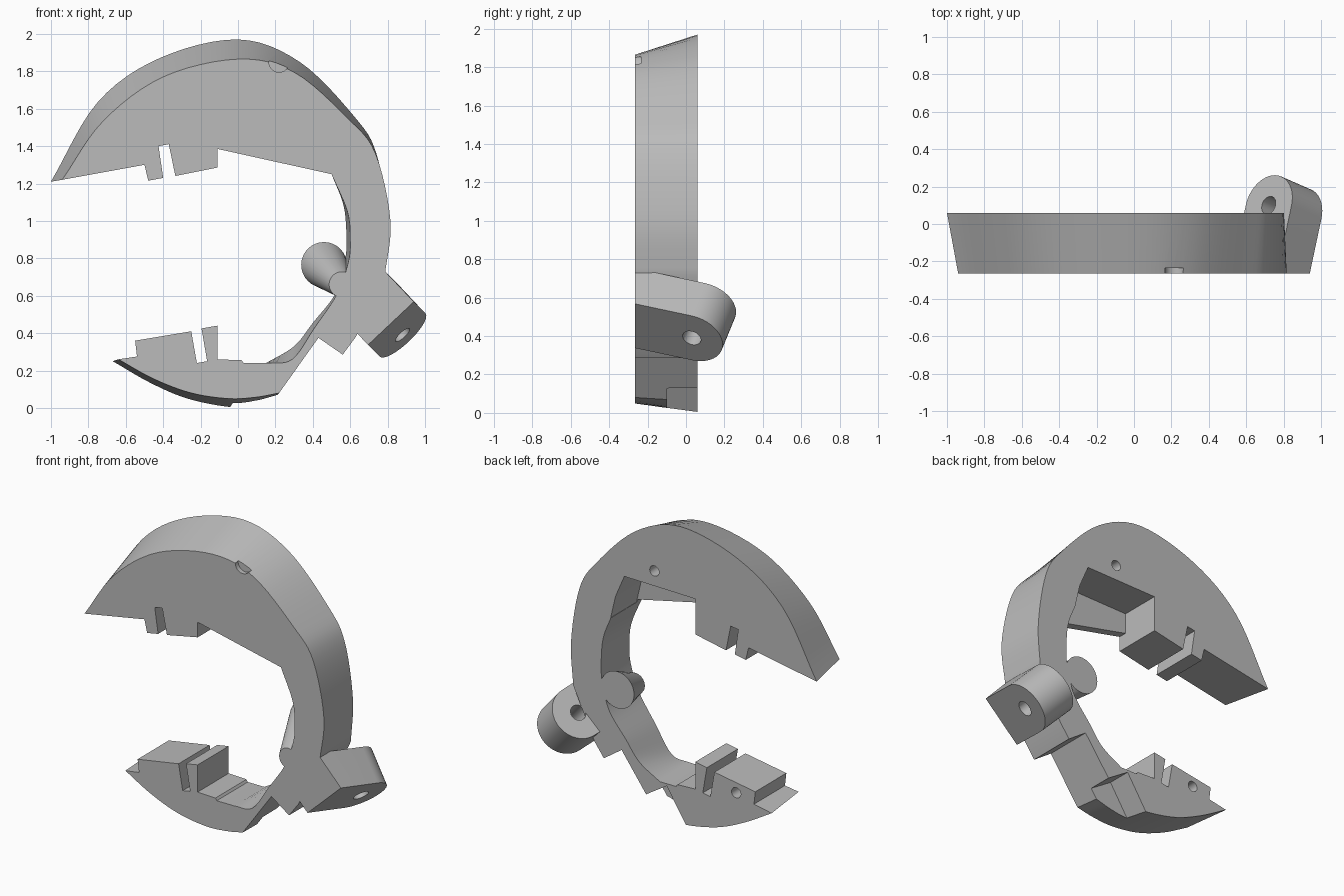
import bpy, bmesh
from math import cos, sin, pi, radians
from mathutils import Vector

if "Cube" in bpy.data.objects:
    bpy.data.objects.remove(bpy.data.objects["Cube"], do_unlink=True)

FRONT, BACK = -0.265, 0.06

grey = bpy.data.materials.new("plain grey")
grey.use_nodes = True
grey.diffuse_color = (0.5, 0.5, 0.5, 1)
grey.node_tree.nodes["Principled BSDF"].inputs["Base Color"].default_value = (0.5, 0.5, 0.5, 1)


def curve(pts, steps=6):
    """Smooth curve through 2D points."""
    p = [Vector(q) for q in pts]
    p = [2 * p[0] - p[1]] + p + [2 * p[-1] - p[-2]]
    out = []
    for a, b, c, d in zip(p, p[1:], p[2:], p[3:]):
        for i in range(steps):
            t = i / steps
            out.append(0.5 * (2 * b + (c - a) * t + (2 * a - 5 * b + 4 * c - d) * t ** 2
                              + (3 * b - a - 3 * c + d) * t ** 3))
    return out + [p[-2]]


def loft(name, ring_a, ring_b):
    """Solid between two matching rings of 3D points."""
    bm = bmesh.new()
    a = [bm.verts.new(v) for v in ring_a]
    b = [bm.verts.new(v) for v in ring_b]
    n = len(a)
    for i in range(n):
        j = (i + 1) % n
        bm.faces.new((a[i], a[j], b[j], b[i]))
    bm.faces.new(a[::-1])
    bm.faces.new(b)
    bmesh.ops.recalc_face_normals(bm, faces=bm.faces)
    mesh = bpy.data.meshes.new(name)
    bm.to_mesh(mesh)
    bm.free()
    obj = bpy.data.objects.new(name, mesh)
    bpy.context.collection.objects.link(obj)
    mesh.materials.append(grey)
    return obj


def at(pts, y):
    return [Vector((p[0], y, p[1])) for p in pts]


def prism(name, pts, y0, y1):
    return loft(name, at(pts, y0), at(pts, y1))


def circle(x, z, r, n=32):
    return [(x + r * cos(2 * pi * i / n), z + r * sin(2 * pi * i / n)) for i in range(n)]


def cut(obj, cutter):
    cutter.hide_render = True
    mod = obj.modifiers.new("cut", "BOOLEAN")
    mod.operation, mod.solver, mod.object = "DIFFERENCE", "EXACT", cutter
    bpy.context.view_layer.objects.active = obj
    bpy.ops.object.modifier_apply(modifier=mod.name)
    bpy.data.objects.remove(cutter, do_unlink=True)


# Outer rim, larger at the back than at the front
rim_front = curve([(-.94, 1.22), (-.72, 1.535), (-.4, 1.77), (0, 1.865), (.3, 1.795),
                   (.59, 1.545), (.735, 1.36), (.815, 1), (.785, .71)])
rim_back = curve([(-1, 1.21), (-.75, 1.635), (-.42, 1.87), (0, 1.97), (.33, 1.85),
                  (.62, 1.56), (.74, 1.36), (.8, 1), (.785, .71)])
# Hinge underside
hinge = [(.63, .38), (.56, .285), (.43, .375)]
# Rounded underside of lower jaw
sole_front = curve([(.22, .08), (.1, .058), (-.05, .05), (-.25, .08), (-.45, .155), (-.64, .26)])
sole_back = curve([(.2, .06), (.08, .02), (-.04, .005), (-.27, .05), (-.47, .135), (-.67, .25)])
# Toothed edge of lower jaw
low_teeth = [(-.54, .275), (-.55, .36), (-.25, .41), (-.22, .24), (-.165, .25), (-.195, .425),
             (-.11, .44), (-.11, .26), (.02, .255), (.03, .24)]
# Inner bow
bow_front = curve([(.16, .24), (.29, .26), (.41, .43), (.53, .61), (.59, .78), (.6, .9),
                   (.585, 1.05), (.5, 1.25)])
bow_back = curve([(.15, .24), (.3, .33), (.4, .455), (.52, .61), (.57, .78), (.58, .9),
                  (.565, 1.08), (.5, 1.25)])
# Toothed edge of upper jaw
high_teeth = [(-.11, 1.385), (-.11, 1.285), (-.335, 1.24), (-.37, 1.41), (-.425, 1.4),
              (-.4, 1.23), (-.48, 1.215), (-.5, 1.3)]

body = loft("clamp_body",
            at(rim_front + hinge + sole_front + low_teeth + bow_front + high_teeth, FRONT),
            at(rim_back + hinge + sole_back + low_teeth + bow_back + high_teeth, BACK))

# Pocket behind the upper jaw, leaving a thin front plate
cut(body, prism("pocket_cutter", [(-.11, 1.1), (-.11, 1.52), (.41, 1.53), (.475, 1.38),
                                  (.51, 1.23), (.4, 1.1)], -.21, .2))
# Notch under the lower jaw
cut(body, prism("notch_cutter", [(.28, .11), (.1, .225), (-.045, 0), (.15, -.1)], -.1, .2))
# Blind holes in the back
for x, z in ((.19, 1.625), (-.41, .316)):
    cut(body, prism("hole_cutter", circle(x, z, .034, 24), -.12, .2))
# Small dimple on the front rim
cut(body, prism("dimple_cutter", circle(.22, 1.85, .055, 24), -.4, -.235))

# Tapered boss inside the bow
boss = loft("inner_boss", at(circle(.555, .66, .068), FRONT), at(circle(.46, .765, .122), BACK))

# Slanted round-backed lug
inner, outer = Vector((.72, .1, .56)), Vector((.88, .03, .39))
axis = (outer - inner).normalized()
side = Vector((1, 0, 1))
side = (side - axis * side.dot(axis)).normalized()
down = axis.cross(side).normalized()
if down.y > 0:
    down = -down
R = .168
dome = [side * R * cos(pi * i / 24) - down * R * sin(pi * i / 24) for i in range(25)]
section = dome + [down * .6 - side * R, down * .6 + side * R]
lug = loft("hinge_lug", [inner + v for v in section], [outer + v for v in section])
cut(lug, prism("trim_cutter", [(0, -1), (2, -1), (2, 2), (0, 2)], -2, FRONT))
ring = [side * x + down * z for x, z in circle(0, 0, .05, 24)]
cut(lug, loft("bore_cutter", [inner - axis * .2 + v for v in ring],
              [outer + axis * .2 + v for v in ring]))

# Smooth curves with crisp edges
for obj in (body, boss, lug):
    bpy.ops.object.select_all(action="DESELECT")
    obj.select_set(True)
    bpy.context.view_layer.objects.active = obj
    bpy.ops.object.shade_smooth_by_angle(angle=radians(25))
